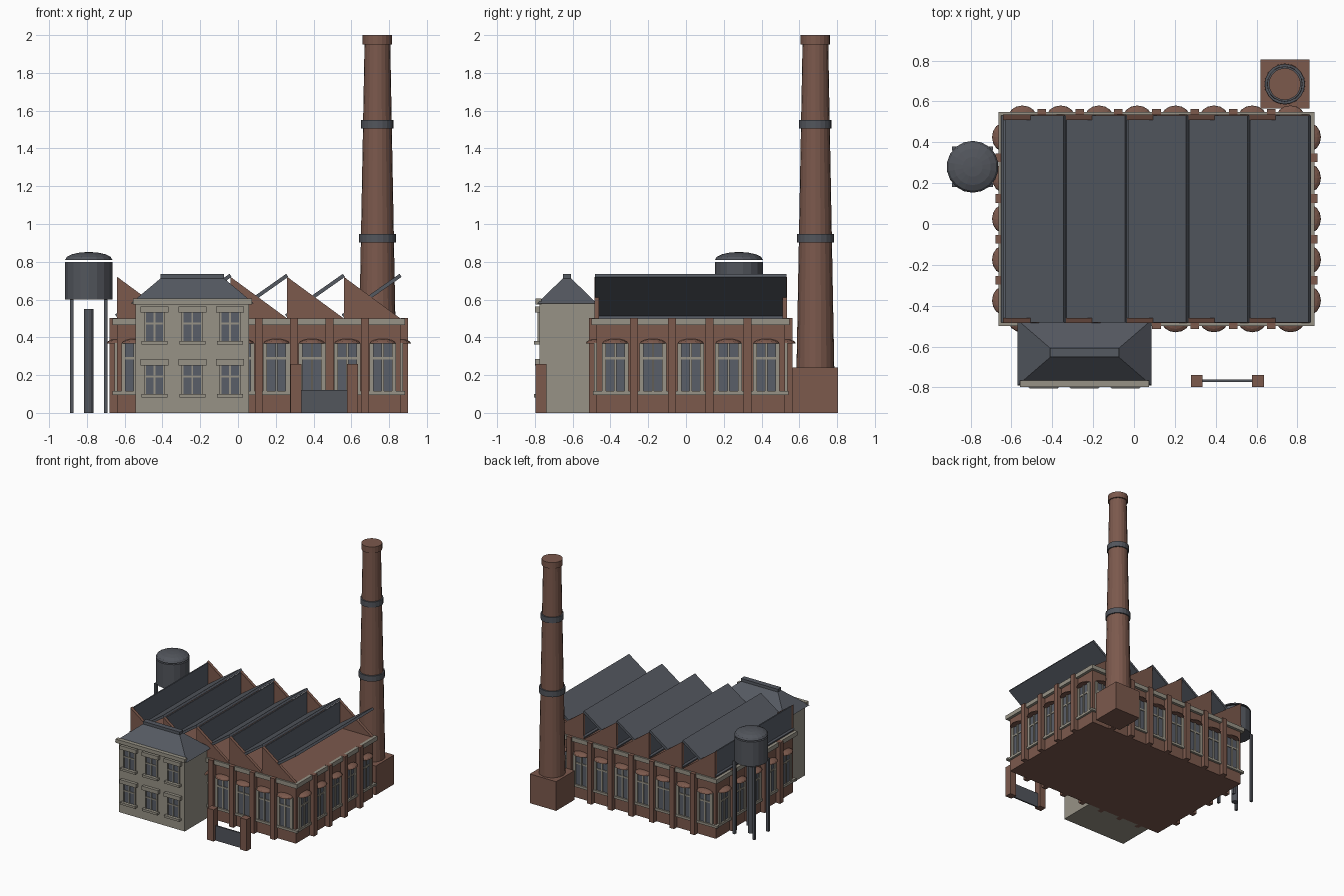
import bpy, bmesh, math
from mathutils import Matrix, Vector

if "Cube" in bpy.data.objects:
    bpy.data.objects.remove(bpy.data.objects["Cube"])


def material(name, rgb):
    m = bpy.data.materials.new(name)
    m.use_nodes = True
    m.diffuse_color = (*rgb, 1)
    m.node_tree.nodes["Principled BSDF"].inputs["Base Color"].default_value = (*rgb, 1)
    return m


BRICK = material("brick red", (0.2, 0.1, 0.073))
STONE = material("pale stone", (0.31, 0.29, 0.24))
SLATE = material("slate grey", (0.09, 0.1, 0.12))
GLASS = material("window glass", (0.1, 0.113, 0.14))
IRON = material("dark iron", (0.085, 0.092, 0.108))


class Part:
    """Collects primitives into one named object of one colour."""

    def __init__(self, name, mat):
        self.name, self.mat, self.bm = name, mat, bmesh.new()

    def box(self, x, y, z, at=Matrix()):
        lo, hi = Vector((x[0], y[0], z[0])), Vector((x[1], y[1], z[1]))
        size = hi - lo
        m = at @ Matrix.Translation((lo + hi) / 2) @ Matrix.Diagonal((*size, 1))
        bmesh.ops.create_cube(self.bm, size=1, matrix=m)

    def cone(self, x, y, z, r1, r2, sides=20):
        bmesh.ops.create_cone(self.bm, cap_ends=True, segments=sides, radius1=r1, radius2=r2,
                              depth=z[1] - z[0], matrix=Matrix.Translation((x, y, sum(z) / 2)))

    def dome(self, scale, sides, at):
        tmp = bmesh.new()
        bmesh.ops.create_uvsphere(tmp, u_segments=sides, v_segments=8, radius=1)
        bmesh.ops.delete(tmp, geom=[v for v in tmp.verts if v.co.z < -0.01], context='VERTS')
        bmesh.ops.holes_fill(tmp, edges=[e for e in tmp.edges if e.is_boundary], sides=0)
        tmp.transform(at @ Matrix.Diagonal((*scale, 1)))
        mesh = bpy.data.meshes.new("tmp")
        tmp.to_mesh(mesh)
        tmp.free()
        self.bm.from_mesh(mesh)
        bpy.data.meshes.remove(mesh)

    def prism(self, profile, y0, y1):
        """Extrudes an x-z outline from y0 to y1."""
        a = [self.bm.verts.new((x, y0, z)) for x, z in profile]
        b = [self.bm.verts.new((x, y1, z)) for x, z in profile]
        n = len(a)
        self.bm.faces.new(a)
        self.bm.faces.new(b[::-1])
        for i in range(n):
            self.bm.faces.new((a[i], b[i], b[(i + 1) % n], a[(i + 1) % n]))

    def done(self):
        bmesh.ops.recalc_face_normals(self.bm, faces=self.bm.faces)
        mesh = bpy.data.meshes.new(self.name)
        self.bm.to_mesh(mesh)
        self.bm.free()
        mesh.materials.append(self.mat)
        bpy.context.collection.objects.link(bpy.data.objects.new(self.name, mesh))


# Factory hall
CX, CY, HX, HY, WALL = 0.11, 0.025, 0.75, 0.5, 0.5
hall = Part("hall_walls", BRICK)
hall.box((CX - HX, CX + HX), (CY - HY, CY + HY), (0, WALL))
hall.done()

piers = Part("hall_piers", BRICK)
hoods = Part("hall_window_hoods", BRICK)
trim = Part("hall_cornice_and_sill_band", STONE)
frames = Part("hall_window_frames", STONE)
panes = Part("hall_window_glass", GLASS)

# Each wall is built in a local frame whose outside is -y
for turn, half, dist, bays in ((0, HX, HY, 8), (1, HY, HX, 5), (2, HX, HY, 8), (3, HY, HX, 5)):
    wall = Matrix.Translation((CX, CY, 0)) @ Matrix.Rotation(turn * math.pi / 2, 4, 'Z') \
        @ Matrix.Translation((0, -dist, 0))
    step = 2 * half / bays
    end = half + (0.024 if turn % 2 == 0 else 0)
    trim.box((-end, end), (-0.024, 0), (0.465, WALL), wall)
    trim.box((-end, end), (-0.018, 0), (0.095, 0.115), wall)
    for i in range(bays):
        x = -half + step * (i + 0.5)
        if i:
            p = x - step / 2
            piers.box((p - 0.021, p + 0.021), (-0.039, 0), (0, WALL + 0.002), wall)
        panes.box((x - 0.06, x + 0.06), (-0.005, 0), (0.115, 0.37), wall)
        for dx, w in ((-0.06, 0.011), (0, 0.006), (0.06, 0.011)):
            frames.box((x + dx - w, x + dx + w), (-0.013, 0), (0.115, 0.37), wall)
        frames.box((x - 0.06, x + 0.06), (-0.011, 0), (0.283, 0.296), wall)
        hoods.dome((0.069, 0.055, 0.024), 14, wall @ Matrix.Translation((x, 0, 0.368)))
for part in (piers, hoods, trim, frames, panes):
    part.done()

# Sawtooth roof: thin gables, upright glazing and sloping slate sheets
gables = Part("roof_gables", BRICK)
glazing = Part("roof_glazing", GLASS)
sheets = Part("roof_sheets", SLATE)
TEETH, PEAK = 5, 0.72
pitch = 2 * HX / TEETH
for i in range(TEETH):
    x0 = CX - HX + i * pitch
    x1 = x0 + pitch
    for y in (CY - HY - 0.01, CY + HY - 0.015):
        gables.prism(((x0, WALL), (x1, WALL), (x0, PEAK)), y, y + 0.025)
    glazing.box((x0 + 0.002, x0 + 0.012), (CY - HY + 0.015, CY + HY - 0.015), (WALL, PEAK - 0.005))
    sheets.prism(((x0, WALL + 0.005), (x1 + 0.006, PEAK), (x1 - 0.005, PEAK + 0.016), (x0 - 0.011, WALL + 0.021)),
                 CY - HY - 0.007, CY + HY + 0.007)
for part in (gables, glazing, sheets):
    part.done()

# Office block at the front
OX, OY = -0.242, -0.63
office = Part("office_walls", STONE)
office.box((OX - 0.3, OX + 0.3), (-0.775, -0.475), (0, 0.58))
office.box((OX - 0.315, OX + 0.315), (-0.797, -0.765), (0.575, 0.605))
office.done()

roof = Part("office_hip_roof", SLATE)
bmesh.ops.create_cube(roof.bm, size=1)
for v in roof.bm.verts:
    hx, hy, z = (0.168, 0.022, 0.712) if v.co.z > 0 else (0.328, 0.16, 0.578)
    v.co = (OX + math.copysign(hx, v.co.x), OY + math.copysign(hy, v.co.y), z)
roof.box((OX - 0.168, OX + 0.168), (OY - 0.022, OY + 0.022), (0.71, 0.735))
roof.done()

ledges = Part("office_lintels_and_sills", STONE)
bars = Part("office_window_bars", STONE)
glass = Part("office_window_glass", GLASS)
FACE = -0.775
for z in (0.1, 0.38):
    for x in (OX - 0.2, OX, OX + 0.2):
        glass.box((x - 0.055, x + 0.055), (FACE - 0.004, FACE), (z, z + 0.152))
        ledges.box((x - 0.074, x + 0.074), (FACE - 0.025, FACE), (z + 0.152, z + 0.184))
        ledges.box((x - 0.069, x + 0.069), (FACE - 0.03, FACE), (z - 0.018, z))
        for dx in (-0.051, 0, 0.051):
            bars.box((x + dx - 0.005, x + dx + 0.005), (FACE - 0.01, FACE), (z, z + 0.152))
        bars.box((x - 0.055, x + 0.055), (FACE - 0.009, FACE), (z + 0.088, z + 0.098))
for part in (ledges, bars, glass):
    part.done()

# Chimney
SX, SY = 0.738, 0.685
stack = Part("chimney", BRICK)
stack.box((SX - 0.12, SX + 0.12), (SY - 0.12, SY + 0.12), (0, 0.24))
stack.cone(SX, SY, (0.24, 1.96), 0.1, 0.068)
stack.cone(SX, SY, (1.95, 2.0), 0.078, 0.078)
stack.done()
bands = Part("chimney_bands", IRON)
for z, r in ((0.902, 0.098), (1.505, 0.086)):
    bands.cone(SX, SY, (z, z + 0.046), r, r)
bands.done()

# Water tank on legs
TX, TY = -0.79, 0.28
tank = Part("water_tank", IRON)
tank.cone(TX, TY, (0.6, 0.8), 0.127, 0.127, 18)
tank.dome((0.127, 0.127, 0.042), 18, Matrix.Translation((TX, TY, 0.81)))
tank.done()
legs = Part("tank_legs", IRON)
for sx in (-0.09, 0.09):
    for sy in (-0.09, 0.09):
        legs.box((TX + sx - 0.01, TX + sx + 0.01), (TY + sy - 0.01, TY + sy + 0.01), (0, 0.6))
legs.cone(TX, TY, (0, 0.55), 0.026, 0.026, 12)
legs.done()

# Yard gate
posts = Part("gate_posts", BRICK)
for x in (0.307, 0.607):
    posts.box((x - 0.029, x + 0.029), (-0.797, -0.739), (0, 0.26))
posts.done()
gate = Part("gate_panel", IRON)
gate.box((0.33, 0.585), (-0.774, -0.762), (0, 0.122))
gate.done()
